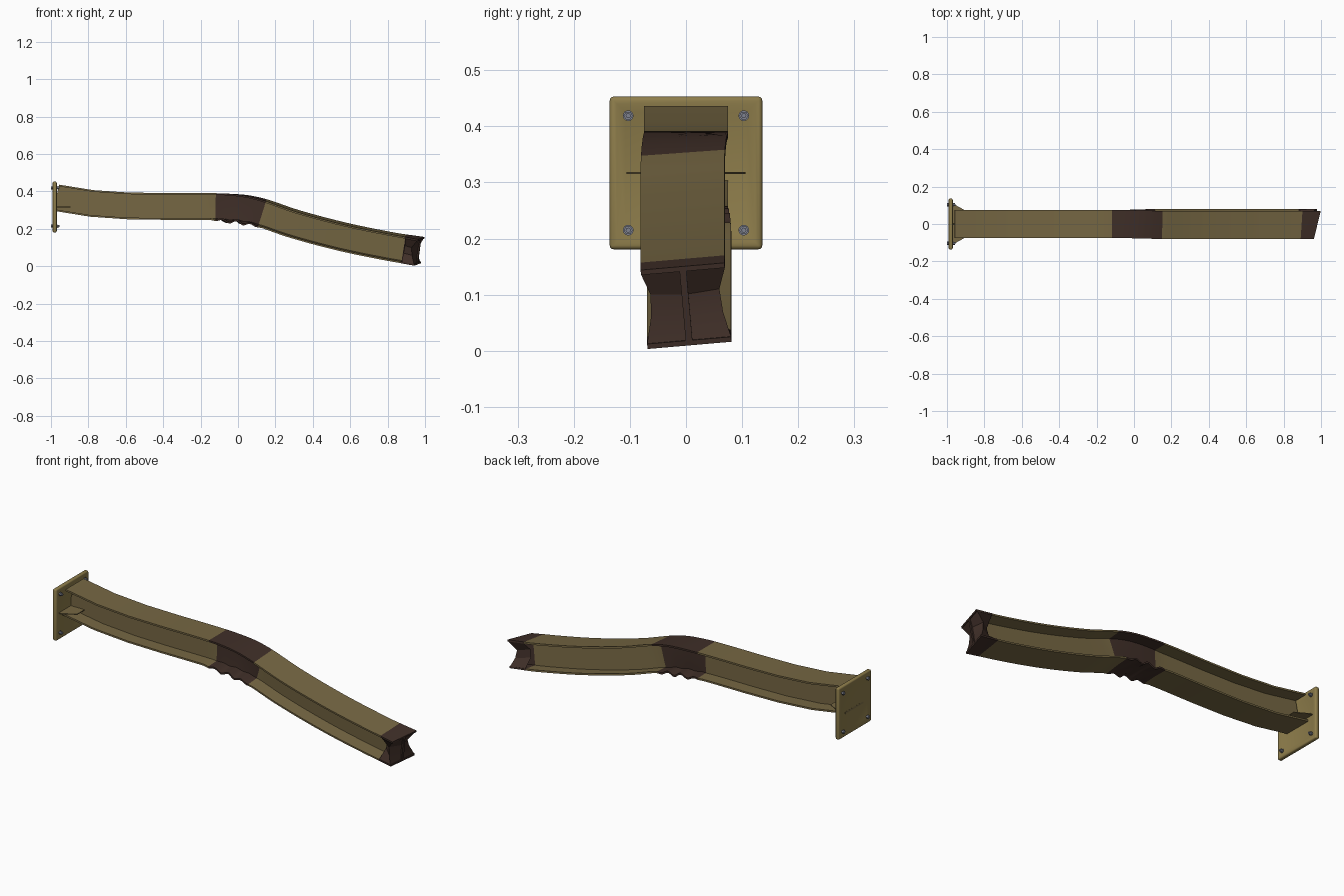
import bpy, bmesh, math
from mathutils import Matrix, Vector

if "Cube" in bpy.data.objects:
    bpy.data.objects.remove(bpy.data.objects["Cube"])


def material(name, rgb):
    m = bpy.data.materials.new(name)
    m.diffuse_color = (*rgb, 1)
    m.use_nodes = True
    m.node_tree.nodes["Principled BSDF"].inputs["Base Color"].default_value = m.diffuse_color
    return m


OLIVE = material("olive paint", (0.18, 0.135, 0.056))
PLATE = material("plate ochre", (0.27, 0.205, 0.07))
BROWN = material("scorched brown", (0.05, 0.028, 0.021))
STEEL = material("bolt steel", (0.22, 0.23, 0.28))


def finish(name, bm, *mats, angle=30, fix=True):
    if fix:
        bmesh.ops.recalc_face_normals(bm, faces=bm.faces[:])
    me = bpy.data.meshes.new(name)
    bm.to_mesh(me)
    bm.free()
    for m in mats:
        me.materials.append(m)
    for p in me.polygons:
        p.use_smooth = True
    me.set_sharp_from_angle(angle=math.radians(angle))
    ob = bpy.data.objects.new(name, me)
    bpy.context.collection.objects.link(ob)
    return ob


# Sagging centre line of the beam (x, z), smoothly interpolated
PATH = [(-1.2, .32), (-.4, .32), (-.12, .319), (0, .312), (.06, .303), (.13, .285),
        (.3, .227), (.55, .16), (.8, .108), (.97, .08), (1.1, .06)]


def height(x):
    i = max(k for k in range(1, len(PATH) - 2) if PATH[k][0] <= x or k == 1)
    (x0, z0), (x1, z1), (x2, z2), (x3, z3) = PATH[i - 1:i + 3]
    h, t = x2 - x1, (x - x1) / (x2 - x1)
    m1, m2 = (z2 - z0) / (x2 - x0) * h, (z3 - z1) / (x3 - x1) * h
    return ((2*t**3 - 3*t*t + 1) * z1 + (t**3 - 2*t*t + t) * m1
            + (3*t*t - 2*t**3) * z2 + (t**3 - t*t) * m2)


def place(x, y, z):
    """Map a section point to the bent, twisted and buckled beam."""
    slope = (height(x + .01) - height(x - .01)) / .02
    pitch = math.atan(slope)
    s = min(max((x + .1) / .3, 0), 1)
    tw = math.radians(5) * s * s * (3 - 2 * s)
    buckle = max(0, 1 - (x / .15) ** 2)
    if z < 0:
        z += buckle * (.009 * math.cos(x * 75 + (1.2 if y > 0 else 0)) - .007) * min(1, abs(y) / .05 + .2)
    elif abs(y) < .02:
        y += .006 * buckle
    y, z = y * math.cos(tw) - z * math.sin(tw), y * math.sin(tw) + z * math.cos(tw)
    shear = max(0, (x - .86) / .11) * .017 * y / .075
    return Vector((x - z * math.sin(pitch) + shear, y, height(x) + z * math.cos(pitch)))


# I-beam profile: half width, half height, flange and half web thickness
W, H, T, B = .075, .0715, .009, .006
PROFILE = [(-W, -H), (0, -H), (W, -H), (W, T - H), (B, T - H), (B, 0), (B, H - T), (W, H - T),
           (W, H), (0, H), (-W, H), (-W, H - T), (-B, H - T), (-B, 0), (-B, T - H), (-W, T - H)]


def span(a, b, n):
    return [a + (b - a) * i / n for i in range(n)]


stations = (span(-.972, -.4, 3) + span(-.4, -.12, 10) + span(-.12, .13, 32)
            + span(.13, .885, 30) + span(.885, .97, 6) + [.97])
bm = bmesh.new()
rings = [[bm.verts.new(place(x, y, z)) for y, z in PROFILE] for x in stations]
n = len(PROFILE)
for i, (a, b) in enumerate(zip(rings, rings[1:])):
    mid = (stations[i] + stations[i + 1]) / 2
    for k in range(n):
        f = bm.faces.new((a[k], a[(k + 1) % n], b[(k + 1) % n], b[k]))
        f.material_index = int(-.12 < mid < .13 or mid > .885)
bm.faces.new(rings[0])
f = bm.faces.new(rings[-1])
f.material_index = 1
finish("bent_beam", bm, OLIVE, BROWN, angle=35)

# Crumpled brown metal closing both channels at the broken end
bm = bmesh.new()
for s in (-1, 1):
    outer = [(.966, W, T - H), (.945, W * .86, -.02), (.935, W * .82, .02), (.966, W, H - T)]
    inner = [(.966, B, T - H), (.962, B, -.02), (.962, B, .02), (.966, B, H - T)]
    back = [(.89, W * .97, T - H), (.89, W * .35, -.02), (.89, W * .3, .02), (.89, W * .97, H - T)]
    cols = [[bm.verts.new(place(x, s * y, z)) for x, y, z in c] for c in (inner, outer, back)]
    for a, b in zip(cols, cols[1:]):
        for i in range(3):
            bm.faces.new((a[i], a[i + 1], b[i + 1], b[i]))
finish("crumpled_end", bm, BROWN, angle=20)

# Mounting plate with rounded rim and a shallow pan on each side
bm = bmesh.new()
bmesh.ops.create_cube(bm, size=1, matrix=Matrix.Translation((-.98, 0, .317))
                      @ Matrix.Diagonal((.022, .272, .272, 1)))
bmesh.ops.bevel(bm, geom=bm.edges[:], offset=.007, segments=3, profile=.5, affect='EDGES')
bm.normal_update()
for f in [f for f in bm.faces if abs(f.normal.x) > .99 and f.calc_area() > .01]:
    d = math.copysign(1, f.normal.x)
    bmesh.ops.inset_region(bm, faces=[f], thickness=.008)
    bmesh.ops.inset_region(bm, faces=[f], thickness=.022)
    for v in f.verts:
        v.co.x -= d * .006
finish("mounting_plate", bm, PLATE, angle=40)

# Triangular side gussets between plate and beam
for s, side in ((-1, "front"), (1, "back")):
    bm = bmesh.new()
    low, top = [[bm.verts.new((x, s * y, z)) for x, y in
                 ((-.975, .004), (-.975, .106), (-.962, .106), (-.895, .068), (-.895, .004))]
                for z in (.315, .319)]
    bm.faces.new(low)
    bm.faces.new(top)
    for k in range(5):
        bm.faces.new((low[k], low[(k + 1) % 5], top[(k + 1) % 5], top[k]))
    finish(side + "_gusset", bm, OLIVE)

# Four bolts: washer, shank and a hex head on each side
TURN = Matrix.Rotation(math.pi / 2, 4, 'Y')
for y in (-.103, .103):
    for z in (.215, .419):
        bm = bmesh.new()
        for x, r, length, sides in ((-.995, .009, .010, 6), (-.968, .0095, .004, 16),
                                    (-.9625, .008, .009, 6), (-.975, .0045, .042, 12)):
            bmesh.ops.create_cone(bm, cap_ends=True, segments=sides, radius1=r, radius2=r,
                                  depth=length, matrix=Matrix.Translation((x, y, z)) @ TURN)
        finish("bolt", bm, STEEL)
